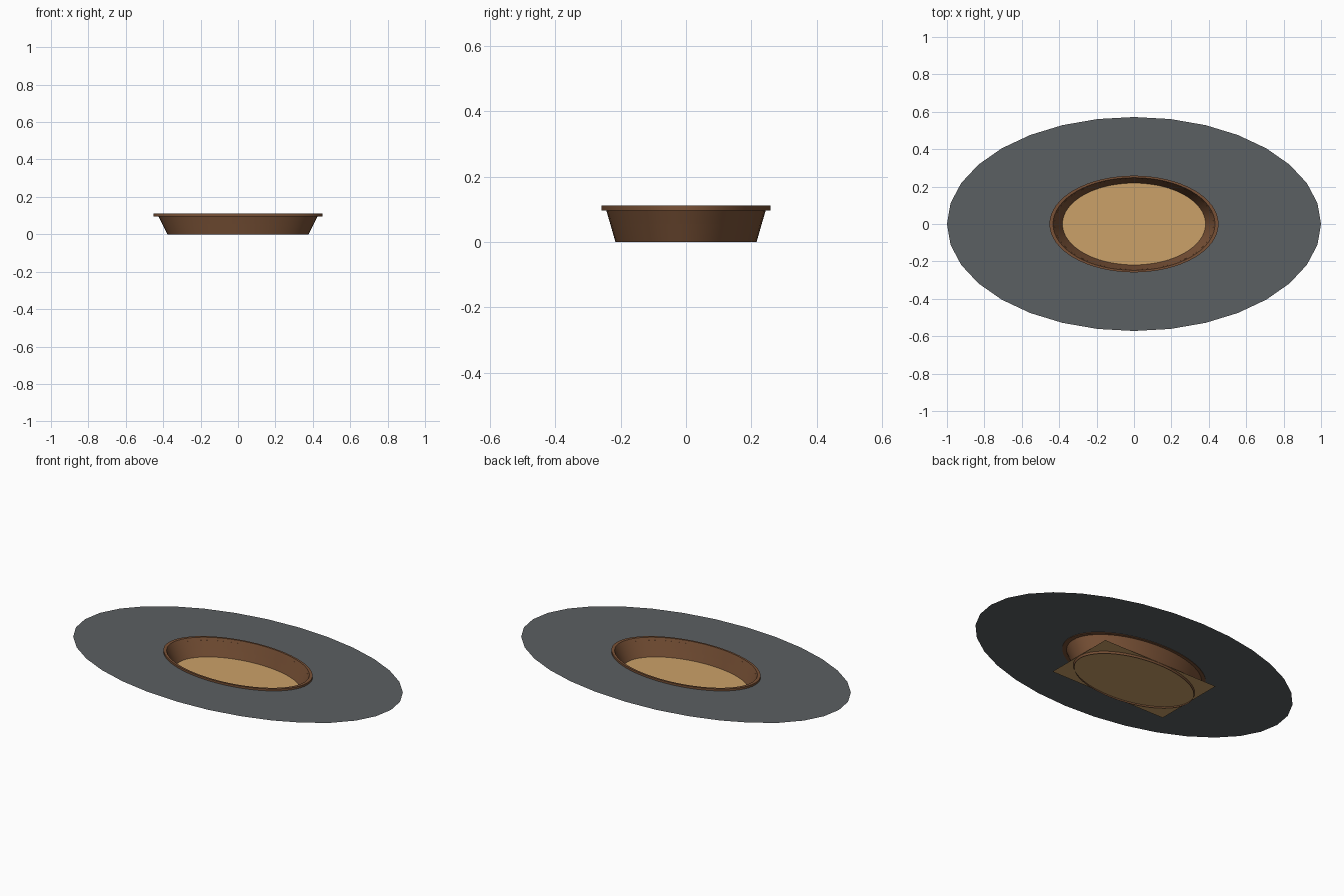
import bpy, math

if "Cube" in bpy.data.objects:
    bpy.data.objects.remove(bpy.data.objects["Cube"])

Y = 0.572  # everything is squashed along y


def material(name, rgb):
    m = bpy.data.materials.new(name)
    m.diffuse_color = (*rgb, 1)
    m.use_nodes = True
    m.node_tree.nodes["Principled BSDF"].inputs["Base Color"].default_value = m.diffuse_color
    return m


def lathe(name, profile, sides, mat, closed=False, smooth=False):
    """Revolve (radius, z) points around z, squashed into an ellipse."""
    verts, faces = [], []
    n = len(profile)
    for i in range(sides):
        a = 2 * math.pi * i / sides
        verts += [(r * math.cos(a), r * math.sin(a) * Y, z) for r, z in profile]
    for i in range(sides):
        j = (i + 1) % sides
        for k in range(n if closed else n - 1):
            l = (k + 1) % n
            faces.append((i * n + k, j * n + k, j * n + l, i * n + l))
    return add(name, verts, faces, mat, smooth)


def add(name, verts, faces, mat, smooth=False):
    mesh = bpy.data.meshes.new(name)
    mesh.from_pydata(verts, [], faces)
    mesh.materials.append(mat)
    ob = bpy.data.objects.new(name, mesh)
    bpy.context.collection.objects.link(ob)
    if smooth:
        bpy.ops.object.select_all(action='DESELECT')
        ob.select_set(True)
        bpy.context.view_layer.objects.active = ob
        bpy.ops.object.shade_smooth_by_angle(angle=math.radians(30))
    return ob


brown = material("brown", (0.19, 0.083, 0.037))
tan = material("tan", (0.6, 0.355, 0.14))
grey = material("slate grey", (0.105, 0.115, 0.122))

# Sloping basin wall with an overhanging rim, open at the bottom
lathe("basin_wall", [(0.377, 0), (0.425, 0.096), (0.452, 0.096),
                     (0.452, 0.111), (0.433, 0.111), (0.3765, 0.0)],
      64, brown, closed=True, smooth=True)

# Rectangular floor sheet passing through the wall near the bottom
w, d, z = 0.385, 0.385 * Y, 0.012
add("basin_floor", [(-w, -d, z), (w, -d, z), (w, d, z), (-w, d, z)],
    [(0, 1, 2, 3)], tan)

# Flat surrounding surface with an opening for the basin
lathe("surround", [(1.0, 0.099), (0.437, 0.099)], 32, grey)
